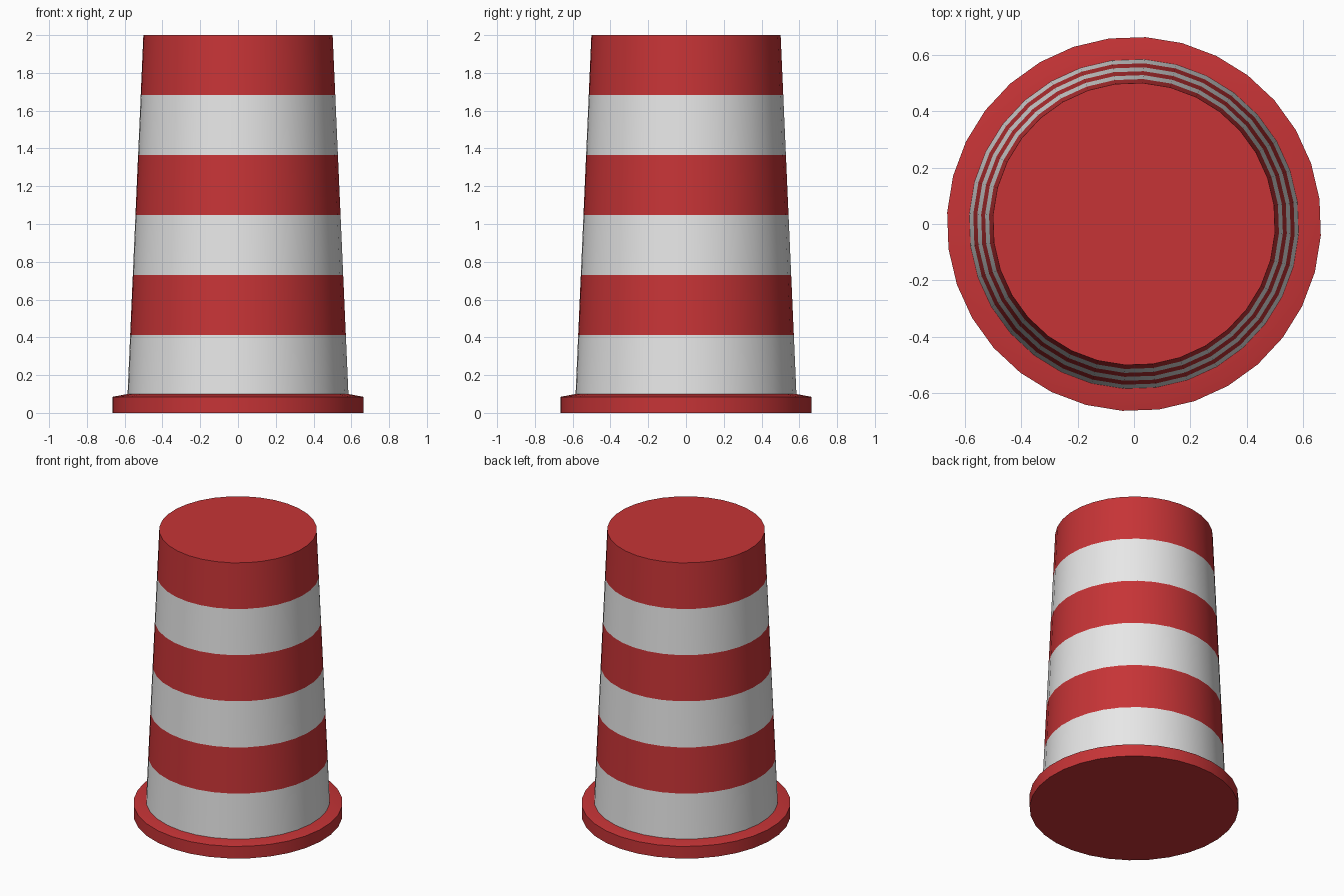
import bpy
import bmesh
from math import cos, sin, tau, radians

SIDES = 32
TURN = radians(7.65)

cube = bpy.data.objects.get("Cube")
if cube:
    bpy.data.objects.remove(cube, do_unlink=True)


def make_material(name, rgb):
    mat = bpy.data.materials.new(name)
    mat.use_nodes = True
    mat.diffuse_color = (*rgb, 1)
    mat.node_tree.nodes["Principled BSDF"].inputs["Base Color"].default_value = (*rgb, 1)
    return mat


red = make_material("warning red", (0.565, 0.034, 0.037))
white = make_material("reflective white", (0.8, 0.8, 0.8))


def lathe(name, profile, materials, side_index=lambda i: 0):
    """Stack rings of (radius, height), skin them and cap both ends."""
    bm = bmesh.new()
    rings = []
    for r, z in profile:
        rings.append([bm.verts.new((r * cos(TURN + tau * k / SIDES),
                                    r * sin(TURN + tau * k / SIDES), z))
                      for k in range(SIDES)])
    for i, (low, high) in enumerate(zip(rings, rings[1:])):
        for k in range(SIDES):
            n = (k + 1) % SIDES
            face = bm.faces.new((low[k], low[n], high[n], high[k]))
            face.material_index = side_index(i)
    bm.faces.new(rings[0][::-1])
    bm.faces.new(rings[-1])
    mesh = bpy.data.meshes.new(name)
    bm.to_mesh(mesh)
    bm.free()
    for mat in materials:
        mesh.materials.append(mat)
    obj = bpy.data.objects.new(name, mesh)
    bpy.context.collection.objects.link(obj)
    bpy.ops.object.select_all(action="DESELECT")
    obj.select_set(True)
    bpy.context.view_layer.objects.active = obj
    bpy.ops.object.shade_smooth_by_angle(angle=radians(30))
    return obj


# Base: flat disc with a slightly sloping top
lathe("base", [(0.665, 0), (0.665, 0.085), (0.585, 0.1)], [red])

# Drum body: six equal bands, white at the bottom and red at the top
BANDS = 6
bottom_z, top_z = 0.095, 2.0
bottom_r, top_r = 0.586, 0.502
body = [(bottom_r + (top_r - bottom_r) * i / BANDS,
         bottom_z + (top_z - bottom_z) * i / BANDS) for i in range(BANDS + 1)]
lathe("striped_body", body, [red, white], lambda i: 1 - i % 2)
